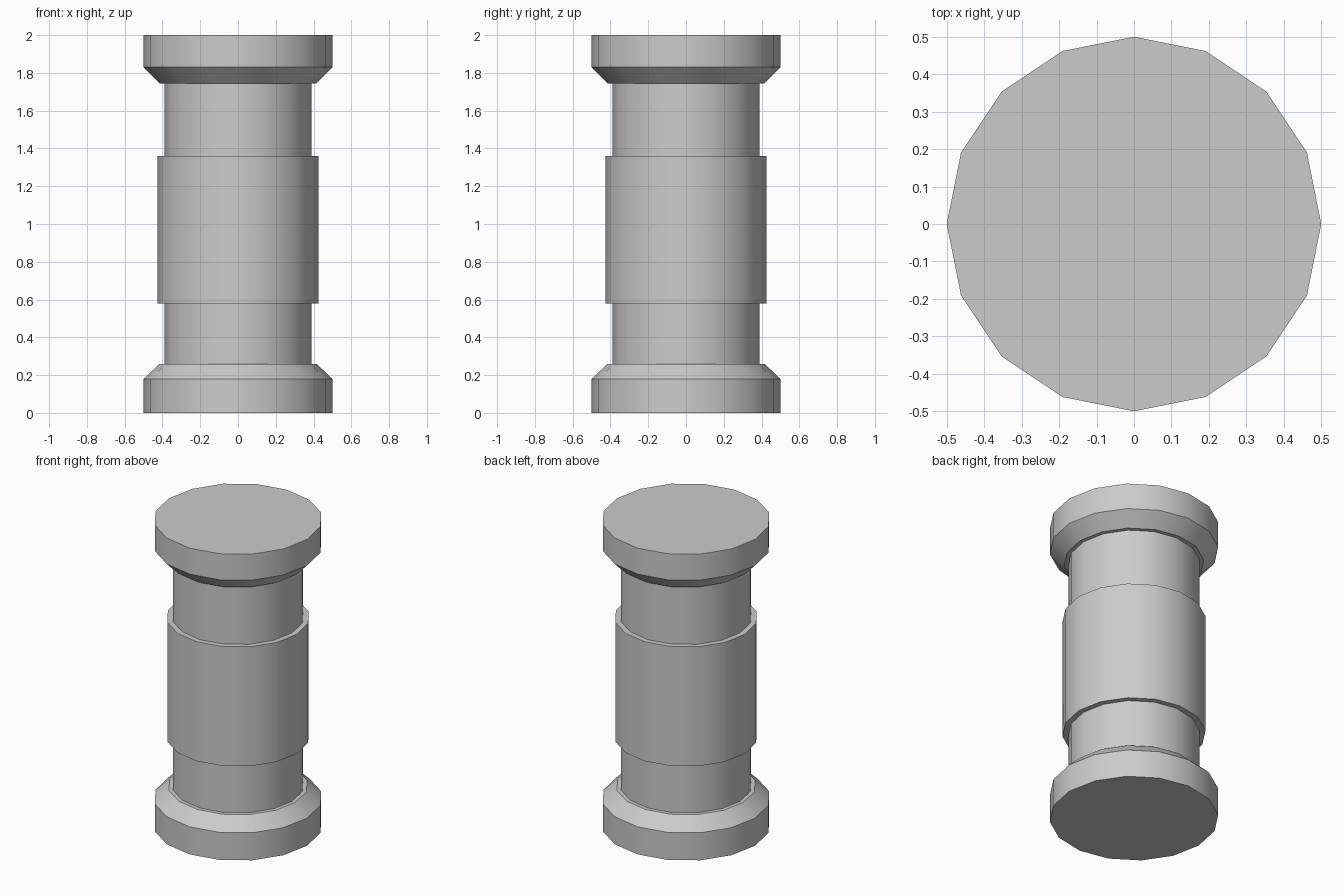
import bpy, bmesh, math

if "Cube" in bpy.data.objects:
    bpy.data.objects.remove(bpy.data.objects["Cube"])

SIDES = 16

# Half-profile (radius, height) from the bottom rim to the top rim
PROFILE = [
    (0.50, 0.00), (0.50, 0.18), (0.415, 0.26),    # foot with chamfer
    (0.39, 0.26), (0.39, 0.58),                   # lower shaft
    (0.425, 0.58), (0.425, 1.36),                 # thicker sleeve
    (0.39, 1.36), (0.39, 1.745),                  # upper shaft
    (0.415, 1.745), (0.50, 1.83), (0.50, 2.00),   # capital with chamfer
]


def lathe(name, profile, sides):
    bm = bmesh.new()
    rings = []
    for r, z in profile:
        angles = [2 * math.pi * i / sides for i in range(sides)]
        rings.append([bm.verts.new((r * math.cos(a), r * math.sin(a), z)) for a in angles])
    for low, high in zip(rings, rings[1:]):
        for i in range(sides):
            j = (i + 1) % sides
            bm.faces.new((low[i], low[j], high[j], high[i]))
    # Flat end caps
    bm.faces.new(rings[0][::-1])
    bm.faces.new(rings[-1])
    bmesh.ops.recalc_face_normals(bm, faces=bm.faces)
    mesh = bpy.data.meshes.new(name)
    bm.to_mesh(mesh)
    bm.free()
    obj = bpy.data.objects.new(name, mesh)
    bpy.context.collection.objects.link(obj)
    return obj


# Round column, smooth around its sides with sharp steps
column = lathe("column", PROFILE, SIDES)
bpy.context.view_layer.objects.active = column
column.select_set(True)
bpy.ops.object.shade_smooth_by_angle(angle=math.radians(30))
